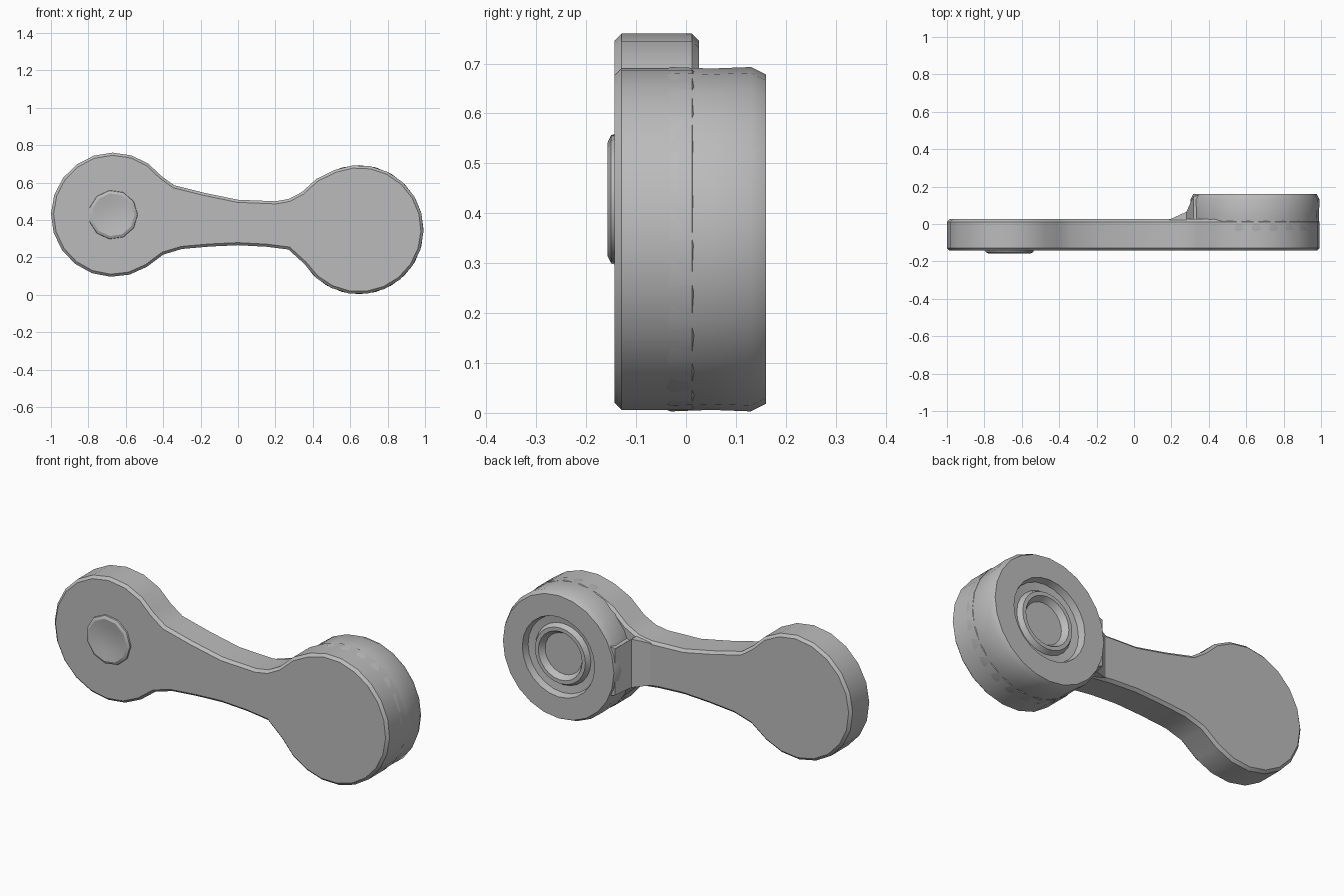
import bpy, bmesh, math

if "Cube" in bpy.data.objects:
    bpy.data.objects.remove(bpy.data.objects["Cube"])

grey = bpy.data.materials.new("plain grey")
grey.diffuse_color = (0.5, 0.5, 0.5, 1)
grey.use_nodes = True
grey.node_tree.nodes["Principled BSDF"].inputs["Base Color"].default_value = grey.diffuse_color


def finish(name, bm, angle=35, bevel=0):
    bmesh.ops.recalc_face_normals(bm, faces=bm.faces)
    mesh = bpy.data.meshes.new(name)
    bm.to_mesh(mesh)
    bm.free()
    mesh.materials.append(grey)
    ob = bpy.data.objects.new(name, mesh)
    bpy.context.collection.objects.link(ob)
    bpy.context.view_layer.objects.active = ob
    ob.select_set(True)
    if bevel:
        mod = ob.modifiers.new("soft edge", 'BEVEL')
        mod.width = bevel
        mod.segments = 1
        mod.limit_method = 'ANGLE'
        mod.angle_limit = math.radians(60)
    bpy.ops.object.shade_smooth_by_angle(angle=math.radians(angle))
    ob.select_set(False)
    return ob


def arc(cx, cz, r, a0, a1, n):
    out = []
    for i in range(n + 1):
        a = math.radians(a0 + (a1 - a0) * i / n)
        out.append((cx + r * math.cos(a), cz + r * math.sin(a)))
    return out


def lathe(name, cx, cz, profile, n):
    """Revolve (radius, y) points around an axis along y."""
    bm = bmesh.new()
    rings = []
    for r, y in profile:
        rings.append([bm.verts.new((x, y, z))
                      for x, z in arc(cx, cz, r, 0, 360 - 360 / n, n - 1)])
    for a, b in zip(rings, rings[1:]):
        for i in range(n):
            j = (i + 1) % n
            bm.faces.new((a[i], a[j], b[j], b[i]))
    bm.faces.new(rings[0])
    bm.faces.new(rings[-1])
    return finish(name, bm)


# Flat link: two round ends joined by a waisted bar
outline = arc(-0.668, 0.428, 0.332, 55, 303, 14)
outline += [(-0.4, 0.215), (-0.3, 0.245), (-0.15, 0.258), (0, 0.265),
            (0.15, 0.257), (0.27, 0.242)]
outline += arc(0.647, 0.348, 0.345, 212, 472, 16)
outline += [(0.42, 0.62), (0.34, 0.548), (0.27, 0.512), (0.2, 0.5),
            (0, 0.508), (-0.18, 0.545), (-0.34, 0.585), (-0.41, 0.635)]
bm = bmesh.new()
front = bm.faces.new([bm.verts.new((x, -0.143, z)) for x, z in outline])
ext = bmesh.ops.extrude_face_region(bm, geom=[front])
for v in ext["geom"]:
    if isinstance(v, bmesh.types.BMVert):
        v.co.y = 0.026
finish("link_body", bm, bevel=0.014)

# Thick round end with a stepped ring recess on its back
lathe("thick_end", 0.647, 0.348,
      [(0.335, -0.06), (0.345, -0.03), (0.342, 0.05), (0.345, 0.13),
       (0.33, 0.16), (0.215, 0.16), (0.205, 0.125), (0.165, 0.12),
       (0.15, 0.145), (0.13, 0.145), (0.11, 0.115), (0.04, 0.115)], 24)

# Ramp from the bar up to the thick end
bm = bmesh.new()
stations = [(0.19, 0.024, 0.265, 0.49), (0.28, 0.065, 0.245, 0.505),
            (0.318, 0.15, 0.225, 0.475), (0.40, 0.155, 0.2, 0.5)]
rows = [[bm.verts.new(p) for p in ((x, 0.0, lo), (x, y, lo), (x, y, hi), (x, 0.0, hi))]
        for x, y, lo, hi in stations]
for a, b in zip(rows, rows[1:]):
    for i in range(4):
        j = (i + 1) % 4
        bm.faces.new((a[i], a[j], b[j], b[i]))
bm.faces.new(rows[0])
bm.faces.new(rows[-1])
finish("ramp", bm)

# Low pin head on the front of the thin end
lathe("pin_head", -0.668, 0.428,
      [(0.135, -0.13), (0.13, -0.15), (0.115, -0.157), (0.07, -0.15), (0.03, -0.146)], 11)
